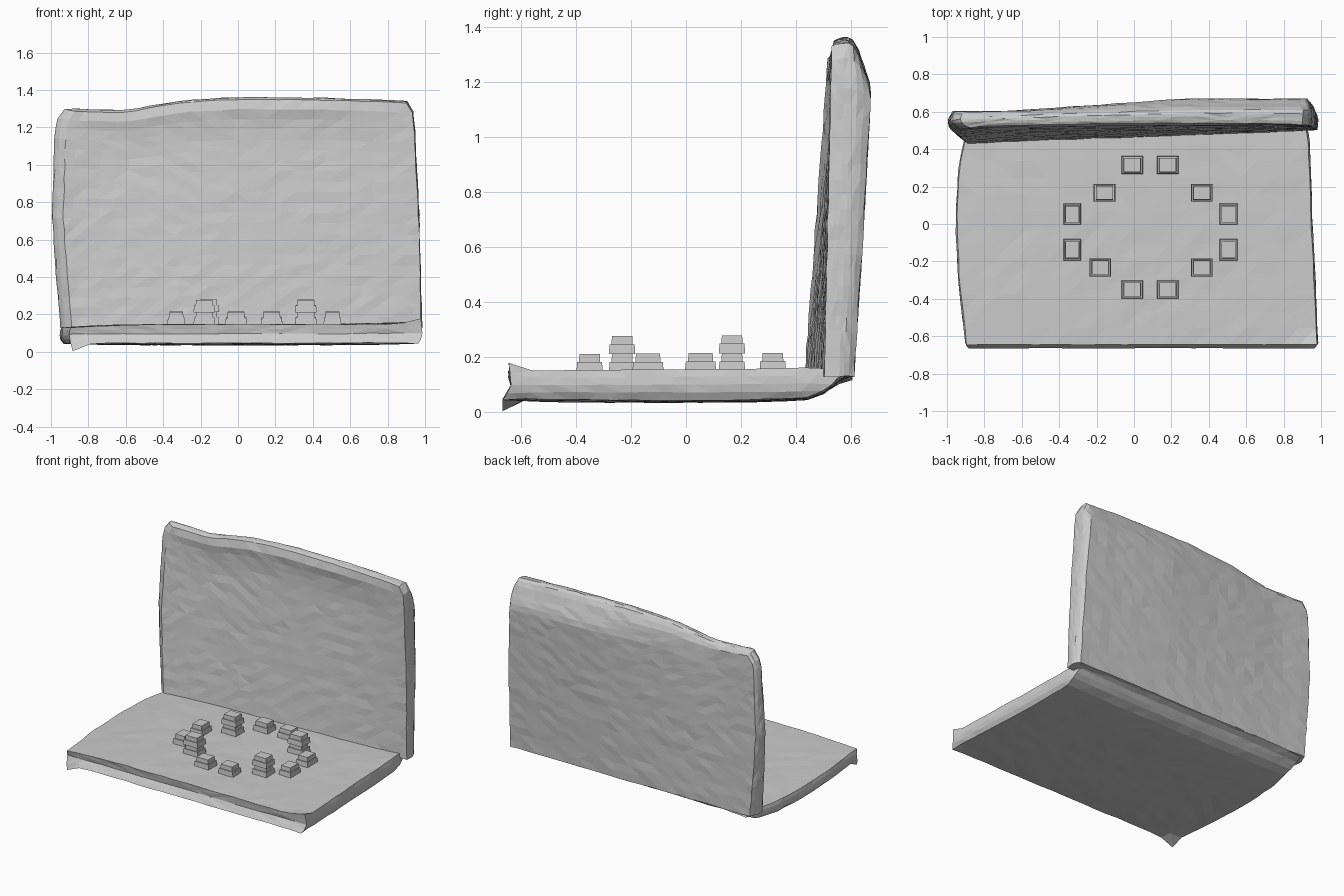
import bpy, bmesh, random
from mathutils import Vector

random.seed(4)
old = bpy.data.objects.get("Cube")
if old:
    bpy.data.objects.remove(old)

grey = bpy.data.materials.new("plain_grey")
grey.use_nodes = True
tone = (0.6, 0.6, 0.6, 1)
grey.diffuse_color = tone
grey.node_tree.nodes["Principled BSDF"].inputs["Base Color"].default_value = tone


def lerp(a, b, t):
    return a + (b - a) * t


def curve(points, t):
    """Piecewise linear value through (position, value) points."""
    if t <= points[0][0]:
        return points[0][1]
    for (a, va), (b, vb) in zip(points, points[1:]):
        if t <= b:
            return lerp(va, vb, (t - a) / (b - a))
    return points[-1][1]


def finish(name, bm):
    bmesh.ops.recalc_face_normals(bm, faces=bm.faces)
    mesh = bpy.data.meshes.new(name)
    bm.to_mesh(mesh)
    bm.free()
    mesh.materials.append(grey)
    obj = bpy.data.objects.new(name, mesh)
    bpy.context.collection.objects.link(obj)
    return obj


def slab(name, divisions, shape, rough):
    """Sliced cube, each point moved by shape(u, v, w), roughly surfaced."""
    bm = bmesh.new()
    bmesh.ops.create_cube(bm, size=2)
    for axis, count in enumerate(divisions):
        normal = Vector([float(i == axis) for i in range(3)])
        for k in range(1, count):
            bmesh.ops.bisect_plane(bm, geom=bm.verts[:] + bm.edges[:] + bm.faces[:],
                                   plane_co=normal * (2 * k / count - 1), plane_no=normal)
    for vert in bm.verts:
        jitter = Vector([random.uniform(-rough, rough) for _ in range(3)])
        vert.co = Vector(shape(*vert.co)) + jitter
    bmesh.ops.triangulate(bm, faces=bm.faces)
    return finish(name, bm)


BASE_LEFT = [(-0.66, 0.985), (-0.3, 0.97), (0, 0.955), (0.45, 0.94), (0.6, 0.91)]
BASE_RIGHT = [(-0.66, -0.9), (-0.3, -0.94), (0, -0.955), (0.3, -0.94), (0.5, -0.9)]
BASE_BACK = [(0, 0.44), (0.25, 0.5), (0.5, 0.53), (0.75, 0.555), (1, 0.605)]
TOP_EDGE = [(-0.95, 1.3), (-0.6, 1.292), (-0.3, 1.345), (0, 1.362), (0.5, 1.358), (0.95, 1.34)]


def base_shape(u, v, w):
    # front has a shallow hollow between two lips, back curls up under the lid
    h = (w + 1) / 2
    front = curve([(-1, -0.665), (0, -0.635), (1, -0.645)], w)
    y = lerp(front, curve(BASE_BACK, h), (v + 1) / 2)
    bulge = 1 - (0.02 if w < 0 else 0.008) * w * w
    x = bulge * lerp(curve(BASE_RIGHT, y), curve(BASE_LEFT, y), (u + 1) / 2)
    bottom = 0.036 + 0.01 * abs(v) ** 4 + 0.008 * u ** 4
    # top sags slightly and its left side stands higher
    top = 0.148 + 0.008 * max(0, u) ** 3 * (1 + v) - 0.018 * max(0, -u) ** 4
    top -= 0.012 * max(0, v) ** 8
    z = lerp(bottom, top, h)
    # pinched front corners
    corner = max(0, -v) ** 14 * abs(u) ** 14
    z += corner * (0.03 * max(w, -0.3) if u > 0 else 0.05 * min(w, 0))
    return x, y, z


def lid_shape(u, v, w):
    s, h = (u + 1) / 2, (w + 1) / 2
    front = lerp(lerp(0.43, 0.5, s), lerp(0.515, 0.53, s), h)
    # inner face: shallow dish, deepest near the top, and a rounded rim
    dish = curve([(0, 0), (0.8, 0.026), (0.9, 0.018), (0.95, 0.003), (1, 0.014)], h)
    front += dish * (1 - u ** 4)
    lean = curve([(0, 0.61), (0.55, 0.652), (0.88, 0.672), (1, 0.645)], h)
    back = lerp(0.602, lean, curve([(0.15, 0), (0.65, 1)], s))
    y = lerp(front, back, (v + 1) / 2)
    # rounded outer edges
    inset = abs(u) ** 8 * v * v
    right = curve([(0, -0.95), (0.2, -0.97), (0.5, -0.995), (0.9, -0.98), (0.96, -0.965),
                   (1, -0.93)], h)
    left = curve([(0, 0.985), (0.5, 0.97), (0.9, 0.945), (0.96, 0.935), (1, 0.905)], h)
    x = lerp(right, left, s)
    if u < 0:
        x += inset * (0.025 if v > 0 else 0.06)
    else:
        x -= inset * (0.025 if v > 0 else 0.005)
    drop = v * v * (0.1 * min(1, 0.3 + s) if v > 0 else 0.012)
    z = lerp(0.13, curve(TOP_EDGE, x) - drop * max(0, w) ** 3, h)
    return x, y, z


slab("base", (20, 14, 4), base_shape, 0.002)
slab("lid", (24, 6, 22), lid_shape, 0.0025)


def tier(bm, x, y, z, width, depth, height, taper):
    """One tapered block."""
    made = bmesh.ops.create_cube(bm, size=1)["verts"]
    for vert in made:
        k = taper if vert.co.z > 0 else 1
        vert.co = Vector((x + vert.co.x * width * k, y + vert.co.y * depth * k,
                          z + (vert.co.z + 0.5) * height))


def stack(name, x, y, width, depth, layers):
    """Repeated pair of a wide lower block and a narrower upper block."""
    bm = bmesh.new()
    z = 0.146 + 0.006 * (y + 0.35)
    for _ in range(layers):
        tier(bm, x, y, z, width, depth, 0.036, 0.94)
        tier(bm, x, y, z + 0.036, width * 0.8, depth * 0.8, 0.03, 0.96)
        z += 0.064
    finish(name, bm)


# ring of stacks: two rows at front and back, taller ones on the diagonals
WIDE, DEEP = (0.116, 0.096), (0.095, 0.114)
number = 0
for right_x, left_x, y, size, layers in ((-0.01, 0.18, 0.315, WIDE, 1),
                                         (-0.158, 0.363, 0.167, WIDE, 2),
                                         (-0.33, 0.505, 0.053, DEEP, 1),
                                         (-0.33, 0.505, -0.138, DEEP, 1),
                                         (-0.18, 0.363, -0.232, WIDE, 2),
                                         (-0.01, 0.18, -0.35, WIDE, 1)):
    for x in (right_x, left_x):
        number += 1
        stack(f"stack_{number}", x, y, *size, layers)
